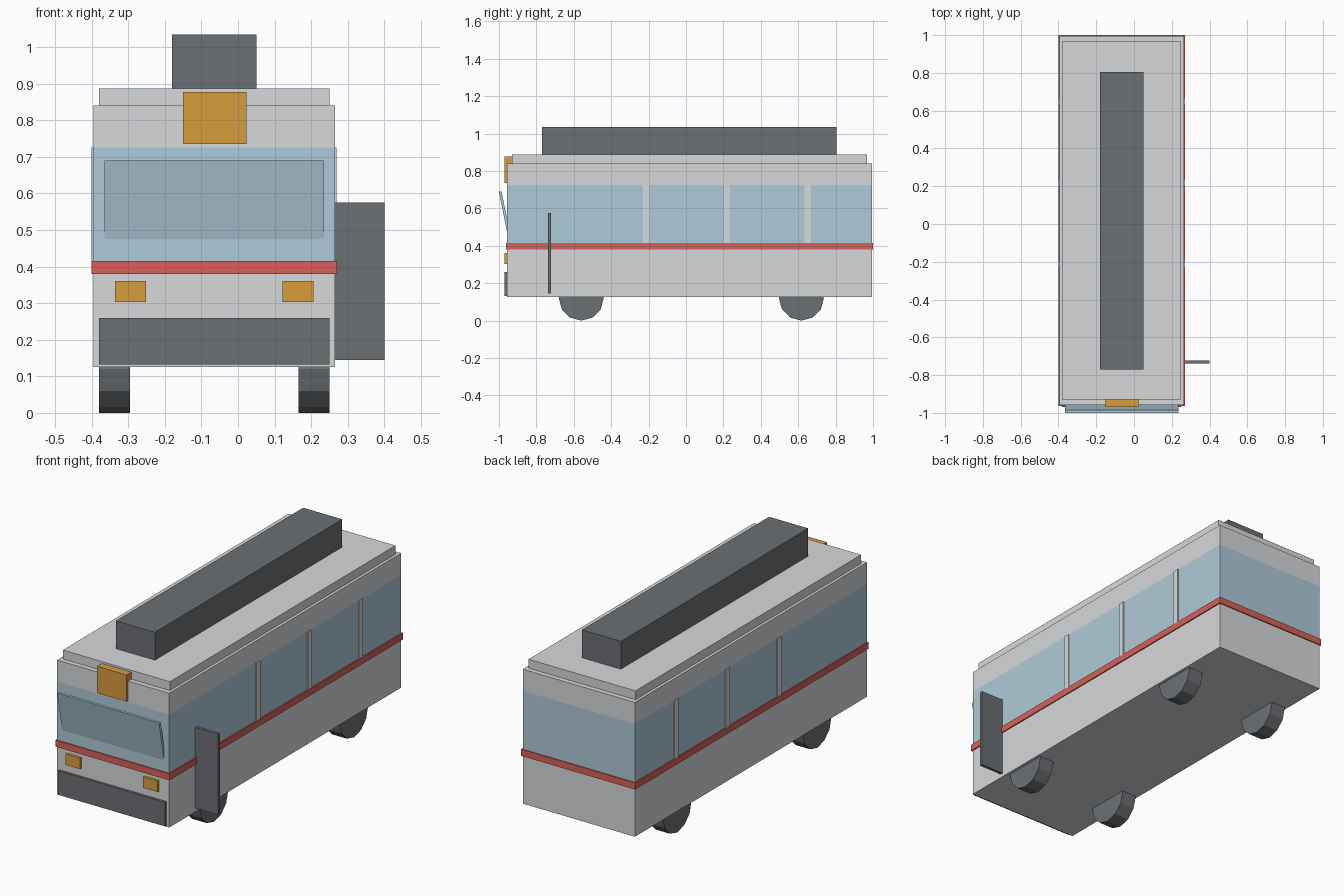
import bpy, bmesh, math
from mathutils import Matrix, Vector

cube = bpy.data.objects.get("Cube")
if cube:
    bpy.data.objects.remove(cube, do_unlink=True)


def material(name, r, g, b):
    m = bpy.data.materials.new(name)
    m.use_nodes = True
    m.diffuse_color = (r, g, b, 1)
    m.node_tree.nodes["Principled BSDF"].inputs["Base Color"].default_value = (r, g, b, 1)
    return m


white = material("white paint", 0.68, 0.69, 0.70)
dark = material("dark grey", 0.15, 0.16, 0.175)
glass = material("blue glass", 0.43, 0.59, 0.69)
red = material("red stripe", 0.69, 0.12, 0.095)
amber = material("amber", 0.69, 0.34, 0.045)


def finish(name, bm, *mats):
    mesh = bpy.data.meshes.new(name)
    bm.to_mesh(mesh)
    bm.free()
    for m in mats:
        mesh.materials.append(m)
    ob = bpy.data.objects.new(name, mesh)
    bpy.context.collection.objects.link(ob)
    return ob


def box_mesh(x, y, z):
    """Box spanning the given (low, high) ranges."""
    bm = bmesh.new()
    size = [b - a for a, b in (x, y, z)]
    mid = [(a + b) / 2 for a, b in (x, y, z)]
    bmesh.ops.create_cube(bm, size=1, matrix=Matrix.Translation(mid) @ Matrix.Diagonal((*size, 1)))
    return bm


def box(name, x, y, z, mat):
    return finish(name, box_mesh(x, y, z), mat)


CX = -0.065  # centre line of the bus
LOW, HIGH = 0.40, 0.725  # window band


def across(half):
    return (CX - half, CX + half)


# Body with a flush glass band running all round
bm = box_mesh(across(0.33), (-0.957, 0.994), (0.125, 0.84))
for z in (LOW, HIGH):
    bmesh.ops.bisect_plane(bm, geom=bm.verts[:] + bm.edges[:] + bm.faces[:],
                           plane_co=(0, 0, z), plane_no=(0, 0, 1))
for f in bm.faces:
    f.material_index = int(LOW < f.calc_center_median().z < HIGH)
finish("body", bm, white, glass)

# Stripe, roof and roof unit
box("stripe", across(0.336), (-0.963, 1.0), (0.38, 0.415), red)
box("roof", across(0.315), (-0.93, 0.967), (0.84, 0.887), white)
box("roof_unit", across(0.115), (-0.77, 0.805), (0.887, 1.035), dark)

# Window pillars, each one reaching through to both sides
for i, y in enumerate((-0.214, 0.219, 0.65)):
    for side, s in (("left", 1), ("right", -1)):
        x = sorted((CX + s * 0.31, CX + s * 0.335))
        box(f"pillar_{side}_{i + 1}", x, (y - 0.017, y + 0.017), (LOW, HIGH), white)

# Front fittings
box("destination_sign", (-0.15, 0.023), (-0.97, -0.925), (0.735, 0.877), amber)
box("bumper", across(0.315), (-0.97, -0.95), (0.132, 0.26), dark)
for side, s in (("left", 1), ("right", -1)):
    x = CX + s * 0.2285
    box(f"headlight_{side}", (x - 0.0425, x + 0.0425), (-0.97, -0.95), (0.303, 0.361), amber)

# Windscreen slab leaning out at the top
bm = box_mesh(across(0.3), (-0.957, -0.943), (0.475, 0.69))
for v in bm.verts:
    if v.co.z > 0.6:
        v.co.y -= 0.043
finish("windscreen", bm, glass)

# Open door standing out from the left side
box("door", (0.26, 0.4), (-0.738, -0.722), (0.145, 0.575), dark)

# Twelve-sided wheels
for end, y in (("front", -0.56), ("rear", 0.617)):
    for side, s in (("left", 1), ("right", -1)):
        bm = bmesh.new()
        place = Matrix.Translation((CX + s * 0.2725, y, 0.12)) @ Matrix.Rotation(math.pi / 2, 4, "Y")
        bmesh.ops.create_cone(bm, cap_ends=True, segments=12, radius1=0.12, radius2=0.12,
                              depth=0.085, matrix=place)
        finish(f"wheel_{end}_{side}", bm, dark)
